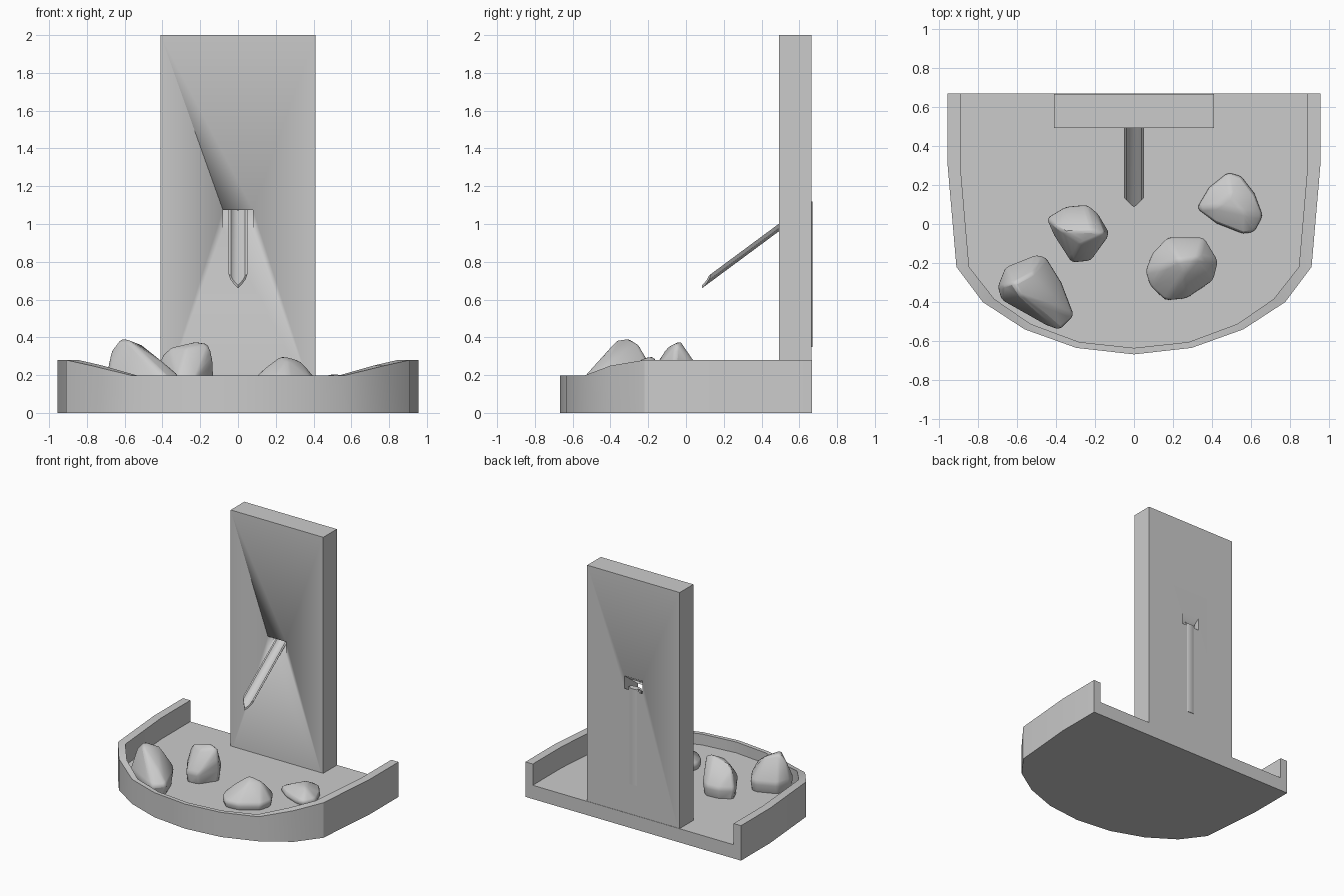
import bpy, bmesh, math

if "Cube" in bpy.data.objects:
    bpy.data.objects.remove(bpy.data.objects["Cube"])


def finish(name, bm, angle=30):
    bmesh.ops.recalc_face_normals(bm, faces=bm.faces)
    me = bpy.data.meshes.new(name)
    bm.to_mesh(me)
    bm.free()
    ob = bpy.data.objects.new(name, me)
    bpy.context.collection.objects.link(ob)
    bpy.ops.object.select_all(action='DESELECT')
    ob.select_set(True)
    bpy.context.view_layer.objects.active = ob
    bpy.ops.object.shade_smooth_by_angle(angle=math.radians(angle))
    return ob


def loft(bm, rows, closed=False):
    # quads between neighbouring rows of points
    vs = [[bm.verts.new(p) for p in r] for r in rows]
    for a, b in zip(vs, vs[1:]):
        n = len(a)
        for i in range(n if closed else n - 1):
            j = (i + 1) % n
            bm.faces.new((a[i], a[j], b[j], b[i]))
    return vs


# basin: half outline as outer x, y, inner x, y, rim height
FLOOR = 0.11
half = [(0.955, 0.668, 0.89, 0.668, 0.28), (0.955, 0.30, 0.89, 0.30, 0.28),
        (0.91, -0.22, 0.845, -0.22, 0.28), (0.775, -0.40, 0.715, -0.385, 0.25),
        (0.56, -0.54, 0.53, -0.512, 0.197), (0.295, -0.635, 0.28, -0.605, 0.197)]
full = half + [(0, -0.668, 0, -0.635, 0.197)]
full += [(-a, b, -c, d, e) for a, b, c, d, e in reversed(half)]
bm = bmesh.new()
rows = [[(ox, oy, 0), (ox, oy, h), (ix, iy, h), (ix, iy, FLOOR)] for ox, oy, ix, iy, h in full]
vs = loft(bm, rows)
bm.faces.new([r[0] for r in vs])
bm.faces.new([r[3] for r in vs])
bm.faces.new(vs[0] + vs[-1][::-1])
finish("basin", bm)

# back panel with a sloping slot for the spout
SLOPE = 0.74
Y0, Y1 = 0.493, 0.665


def prism(name, w, side):
    bm = bmesh.new()
    vs = loft(bm, [[(x, y, z) for y, z in side] for x in (-w, w)], closed=True)
    for r in vs:
        bm.faces.new(r)
    return finish(name, bm)


cutter = prism("slot_cutter", 0.08,
               [(y, 1.025 + SLOPE * (y - Y0) + d)
                for y, d in ((0.4, -0.05), (0.8, -0.05), (0.8, 0.05), (0.4, 0.05))])
cutter.hide_render = True
panel = prism("back_panel", 0.41, [(Y0, 0.05), (Y1, 0.05), (Y1, 2), (Y0, 2)])
mod = panel.modifiers.new("slot", 'BOOLEAN')
mod.object = cutter
mod.solver = 'EXACT'
bpy.ops.object.modifier_apply(modifier=mod.name)
bpy.data.objects.remove(cutter)

# spout: open trough with a pointed tip
outer = [(0.05, 0), (0.04, -0.022), (0.02, -0.035), (0, -0.04)]
inner = [(0, -0.024), (0.015, -0.021), (0.028, -0.013), (0.038, 0)]
mirror = lambda pts: [(-x, d) for x, d in pts]
section = outer + mirror(outer[-2::-1]) + mirror(inner[:0:-1]) + inner


def station(y_of_x):
    return [(x, y_of_x(x), 1.0 + SLOPE * (y_of_x(x) - 0.49) + d) for x, d in section]


bm = bmesh.new()
vs = loft(bm, [station(lambda x: 0.664), station(lambda x: 0.085 + 0.95 * abs(x))], closed=True)
for r in vs:
    n = len(r) // 2
    m = len(outer) * 2 - 1
    out, inn = r[:m], r[m:][::-1]
    for i in range(m - 1):
        bm.faces.new((out[i], out[i + 1], inn[i + 1], inn[i]))
finish("spout", bm)

# feed pipe just showing through the back of the panel
bm = bmesh.new()
bmesh.ops.create_cone(bm, cap_ends=True, segments=20, radius1=1, radius2=1, depth=0.77)
bmesh.ops.scale(bm, vec=(0.055, 0.025, 1), verts=bm.verts)
bmesh.ops.translate(bm, vec=(0, 0.645, 0.735), verts=bm.verts)
finish("feed_pipe", bm)


# rocks: hull of a ground outline and a few crest points, with softened edges
def rock(name, outline, mid, crest):
    bm = bmesh.new()
    n = len(outline)
    cx = sum(p[0] for p in outline) / n
    cy = sum(p[1] for p in outline) / n
    for x, y in outline:
        bm.verts.new((cx + (x - cx) * 0.9, cy + (y - cy) * 0.9, FLOOR - 0.02))
        bm.verts.new((x, y, mid))
    for p in crest:
        bm.verts.new(p)
    res = bmesh.ops.convex_hull(bm, input=bm.verts)
    loose = [v for v in bm.verts if not v.link_faces]
    bmesh.ops.delete(bm, geom=loose, context='VERTS')
    bmesh.ops.dissolve_limit(bm, angle_limit=math.radians(8), verts=bm.verts, edges=bm.edges)
    ob = finish(name, bm, 50)
    b = ob.modifiers.new("soften", 'BEVEL')
    b.width = 0.018
    b.segments = 2
    b.limit_method = 'ANGLE'
    b.angle_limit = math.radians(20)


rock("rock_left_front",
     [(-0.70, -0.32), (-0.66, -0.22), (-0.50, -0.155), (-0.45, -0.17), (-0.37, -0.30),
      (-0.305, -0.47), (-0.38, -0.545), (-0.45, -0.52), (-0.68, -0.39)], 0.19,
     [(-0.67, -0.32, 0.33), (-0.62, -0.30, 0.395), (-0.58, -0.37, 0.385),
      (-0.52, -0.25, 0.365), (-0.40, -0.43, 0.27)])
rock("rock_left_back",
     [(-0.45, 0.03), (-0.35, 0.09), (-0.24, 0.10), (-0.19, 0.06), (-0.125, -0.05),
      (-0.22, -0.19), (-0.32, -0.20), (-0.41, -0.06)], 0.19,
     [(-0.40, -0.01, 0.31), (-0.36, -0.04, 0.345), (-0.21, -0.03, 0.38),
      (-0.15, -0.05, 0.37), (-0.27, -0.10, 0.345), (-0.13, -0.06, 0.28)])
rock("rock_middle",
     [(0.055, -0.24), (0.09, -0.15), (0.17, -0.065), (0.36, -0.065), (0.435, -0.19),
      (0.41, -0.29), (0.27, -0.385), (0.16, -0.395), (0.08, -0.32)], 0.155,
     [(0.16, -0.22, 0.255), (0.23, -0.18, 0.305), (0.33, -0.17, 0.28), (0.26, -0.25, 0.28)])
rock("rock_right",
     [(0.315, 0.08), (0.38, 0.19), (0.48, 0.27), (0.55, 0.25), (0.62, 0.16),
      (0.665, 0.04), (0.62, -0.045), (0.56, -0.055), (0.42, 0.0)], 0.14,
     [(0.42, 0.09, 0.19), (0.50, 0.15, 0.205), (0.56, 0.06, 0.205)])
